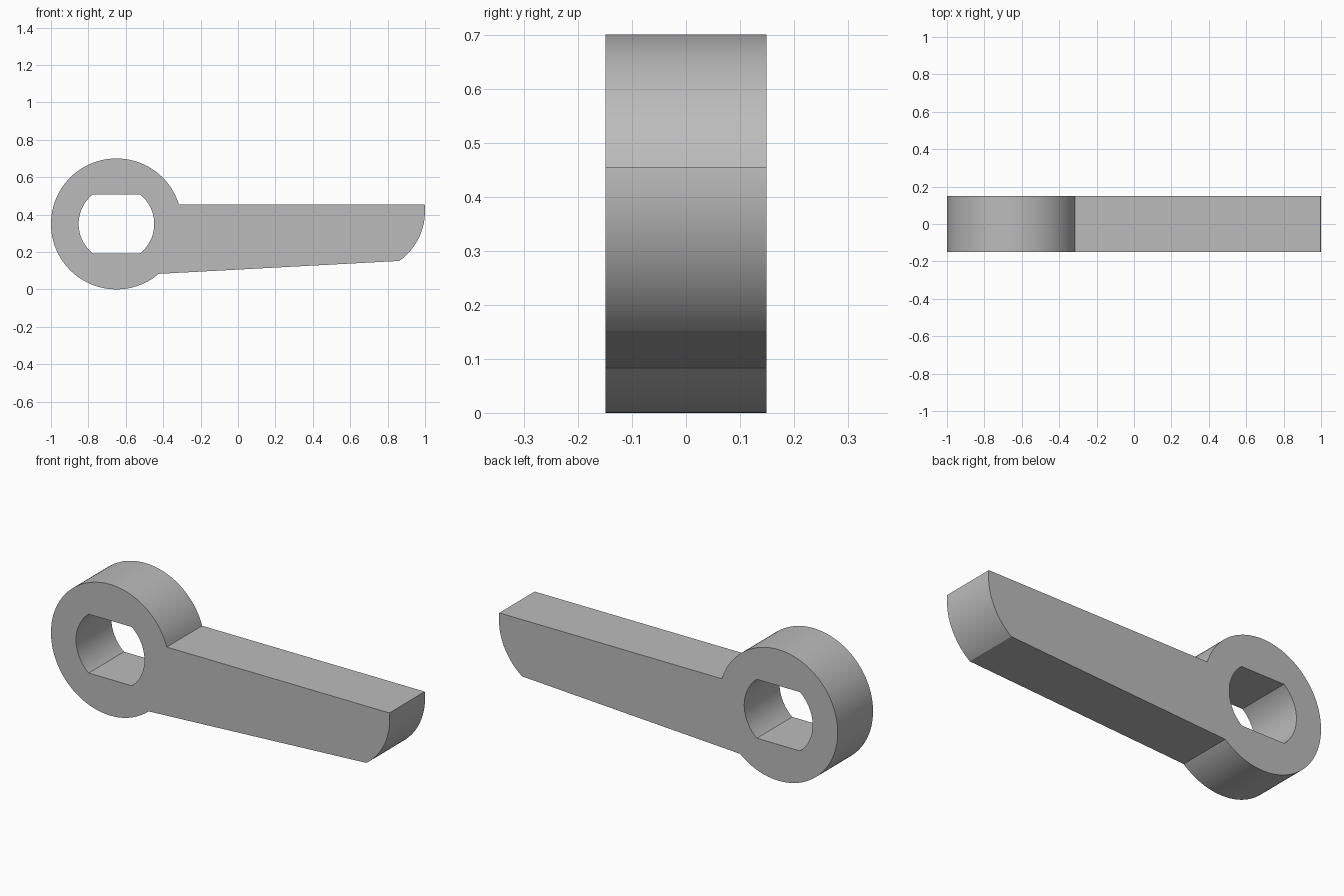
import bpy, bmesh
from math import asin, acos, cos, sin, pi, sqrt

if "Cube" in bpy.data.objects:
    bpy.data.objects.remove(bpy.data.objects["Cube"], do_unlink=True)

HALF_DEPTH = 0.149
CX, CZ, OUTER_R, HOLE_R = -0.65, 0.35, 0.35, 0.202
FLAT = 0.157          # half height of the hole between its flats
ARM_TOP, ARM_LOW = 0.455, 0.083


def arc(cx, cz, r, start, end, n):
    """Points along a circular arc, both ends included."""
    steps = [start + (end - start) * i / n for i in range(n + 1)]
    return [(cx + r * cos(a), cz + r * sin(a)) for a in steps]


def add_loop(bm, points):
    verts = [bm.verts.new((x, -HALF_DEPTH, z)) for x, z in points]
    return [bm.edges.new((v, verts[i - 1])) for i, v in enumerate(verts)]


# Outline: round head, then the tapering arm with its curved tip
head = arc(CX, CZ, OUTER_R, asin((ARM_TOP - CZ) / OUTER_R),
           2 * pi - asin((CZ - ARM_LOW) / OUTER_R), 96)
TIP_R, TIP_Z = 0.33, 0.42
tip = arc(1 - TIP_R, TIP_Z, TIP_R, asin((0.152 - TIP_Z) / TIP_R),
          asin((ARM_TOP - TIP_Z) / TIP_R), 24)

# Hole: a circle cut by flats above and below
h = asin(FLAT / HOLE_R)
hole = arc(CX, CZ, HOLE_R, -h, h, 32) + arc(CX, CZ, HOLE_R, pi - h, pi + h, 32)

# Fill the profile and extrude it through the thickness
bm = bmesh.new()
edges = add_loop(bm, head + tip) + add_loop(bm, hole)
bmesh.ops.triangle_fill(bm, edges=edges, use_beauty=True, use_dissolve=False)
result = bmesh.ops.extrude_face_region(bm, geom=bm.faces[:])
moved = [v for v in result["geom"] if isinstance(v, bmesh.types.BMVert)]
bmesh.ops.translate(bm, verts=moved, vec=(0, 2 * HALF_DEPTH, 0))
bmesh.ops.recalc_face_normals(bm, faces=bm.faces[:])

mesh = bpy.data.meshes.new("lever_arm")
bm.to_mesh(mesh)
bm.free()
lever = bpy.data.objects.new("lever_arm", mesh)
bpy.context.collection.objects.link(lever)

# Plain grey finish
grey = bpy.data.materials.new("plain grey")
grey.use_nodes = True
colour = (0.5, 0.5, 0.5, 1)
grey.diffuse_color = colour
grey.node_tree.nodes["Principled BSDF"].inputs["Base Color"].default_value = colour
mesh.materials.append(grey)

# Smooth round walls, crisp edges
bpy.ops.object.select_all(action="DESELECT")
lever.select_set(True)
bpy.context.view_layer.objects.active = lever
bpy.ops.object.shade_smooth_by_angle(angle=pi / 9)
